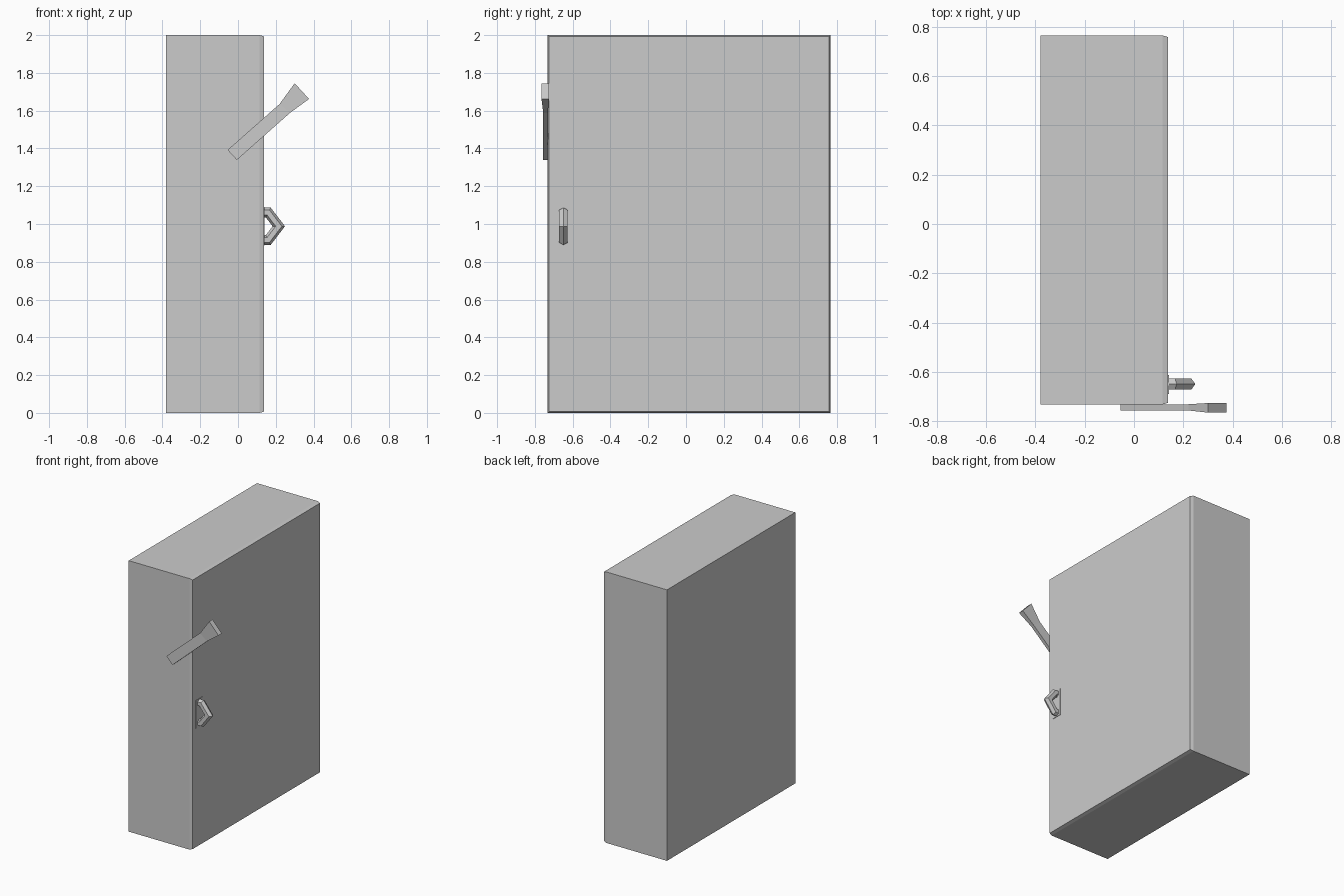
import bpy, math
from mathutils import Vector

if "Cube" in bpy.data.objects:
    bpy.data.objects.remove(bpy.data.objects["Cube"])


def make_mesh(name, verts, faces):
    mesh = bpy.data.meshes.new(name)
    mesh.from_pydata(verts, [], faces)
    mesh.update()
    obj = bpy.data.objects.new(name, mesh)
    bpy.context.collection.objects.link(obj)
    return obj


def loft(name, rings):
    """Skin matching rings of points and cap both ends."""
    n, last = len(rings[0]), len(rings) - 1
    verts = [p for ring in rings for p in ring]
    faces = [(k * n + i, k * n + (i + 1) % n, (k + 1) * n + (i + 1) % n, (k + 1) * n + i)
             for k in range(last) for i in range(n)]
    faces += [tuple(reversed(range(n))), tuple(range(last * n, last * n + n))]
    return make_mesh(name, verts, faces)


def yz_rect(x, y0, y1, z0, z1):
    return [(x, y0, z0), (x, y1, z0), (x, y1, z1), (x, y0, z1)]


# Cabinet body with a slightly chamfered door side
Y0, Y1, c = -0.732, 0.765, 0.007
loft("cabinet_body", [
    yz_rect(-0.38, Y0, Y1, 0, 2),
    yz_rect(0.115, Y0, Y1, 0, 2),
    yz_rect(0.138, Y0 + c, Y1 - c, c, 2 - c)])

# Thin plate behind the pull handle
loft("handle_plate", [yz_rect(x, -0.69, -0.613, 0.885, 1.09) for x in (0.13, 0.141)])

# Pull handle: six-sided bar swept along a pointed path with mitred corners
path = [Vector(p) for p in ((0.135, 1.061), (0.16, 1.061), (0.216, 0.988),
                            (0.16, 0.915), (0.135, 0.915))]
R, HANDLE_Y = 0.026, -0.649
rings = []
for i, p in enumerate(path):
    a = (p - path[max(i - 1, 0)]).normalized()
    b = (path[min(i + 1, len(path) - 1)] - p).normalized()
    t = (a + b).normalized()
    seg = b if b.length else a
    normal = Vector((-t.y, t.x)) / t.dot(seg)
    ring = []
    for k in range(6):
        ang = math.radians(60 * k)
        q = p + normal * R * math.cos(ang)
        ring.append((q.x, HANDLE_Y + R * math.sin(ang), q.y))
    rings.append(ring)
loft("pull_handle", rings)

# Slanted lever on the front: upper and lower edge, then y range, per section
sections = [((-0.055, 1.392), (-0.006, 1.339), -0.756, -0.731),
            ((0.22, 1.635), (0.275, 1.588), -0.756, -0.731),
            ((0.30, 1.745), (0.376, 1.662), -0.765, -0.726)]
loft("side_lever", [[(u[0], y0, u[1]), (l[0], y0, l[1]), (l[0], y1, l[1]), (u[0], y1, u[1])]
                    for u, l, y0, y1 in sections])

# Make all normals point outward
import bmesh
for obj in bpy.context.collection.objects:
    bm = bmesh.new()
    bm.from_mesh(obj.data)
    bmesh.ops.recalc_face_normals(bm, faces=bm.faces)
    bm.to_mesh(obj.data)
    bm.free()
